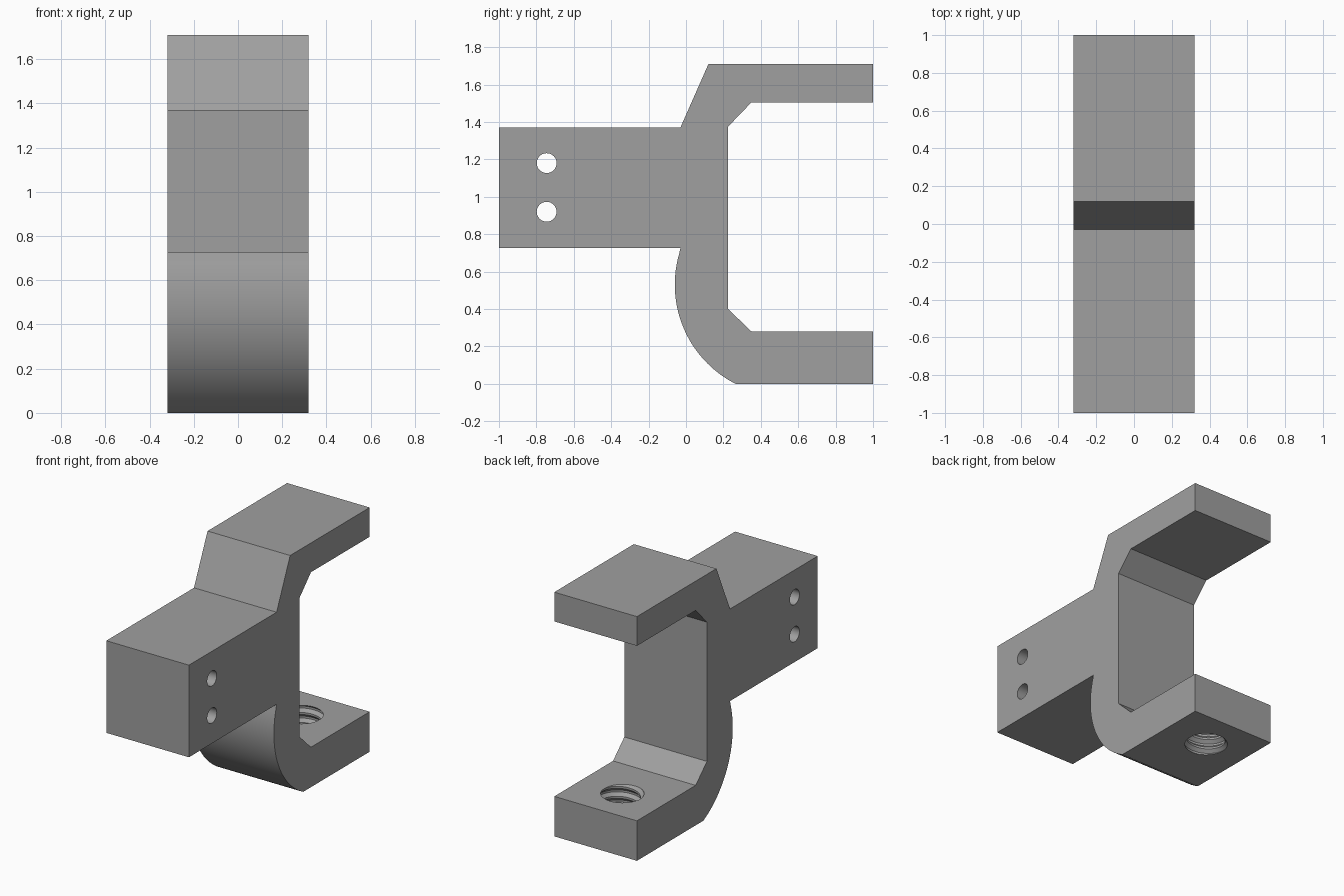
import bpy, bmesh, math
from mathutils import Vector

if "Cube" in bpy.data.objects:
    bpy.data.objects.remove(bpy.data.objects["Cube"])

grey = bpy.data.materials.new("plain grey")
grey.diffuse_color = (0.35, 0.35, 0.35, 1)
grey.use_nodes = True
grey.node_tree.nodes["Principled BSDF"].inputs["Base Color"].default_value = grey.diffuse_color
HALF = 0.32


def finish(name, bm):
    bmesh.ops.recalc_face_normals(bm, faces=bm.faces)
    mesh = bpy.data.meshes.new(name)
    bm.to_mesh(mesh)
    bm.free()
    mesh.materials.append(grey)
    ob = bpy.data.objects.new(name, mesh)
    bpy.context.collection.objects.link(ob)
    return ob


def extrude_x(name, outline, half):
    """Closed (y, z) outline extruded symmetrically along x."""
    bm = bmesh.new()
    face = bm.faces.new([bm.verts.new((-half, y, z)) for y, z in outline])
    side = bmesh.ops.extrude_face_region(bm, geom=[face])["geom"]
    bmesh.ops.translate(bm, vec=(2 * half, 0, 0),
                        verts=[v for v in side if isinstance(v, bmesh.types.BMVert)])
    return finish(name, bm)


def arc(cy, cz, r, a0, a1, n):
    angles = [a0 + (a1 - a0) * i / n for i in range(n + 1)]
    return [(cy + r * math.cos(a), cz + r * math.sin(a)) for a in angles]


def thread_cutter(name, centre_y, z0, turns, pitch, r_in, r_out, n=48):
    """Helical screw thread: rows climb one pitch per revolution."""
    steps = [(0.0, r_in), (0.2, r_in), (0.5, r_out), (0.7, r_out)]
    bm = bmesh.new()
    rows = []
    for k in range(4 * (turns + 1) + 1):
        part, r = steps[k % 4]
        row = []
        for j in range(n):
            a = 2 * math.pi * j / n
            z = z0 + pitch * (k // 4 + part + j / n)
            row.append(bm.verts.new((r * math.cos(a), centre_y + r * math.sin(a), z)))
        rows.append(row)

    def vert(k, j):
        return rows[k][j] if j < n else rows[k + 4][0]

    last = 4 * turns
    for k in range(last):
        for j in range(n):
            bm.faces.new((vert(k, j), vert(k, j + 1), vert(k + 1, j + 1), vert(k + 1, j)))
    # close both ends with fans around the axis
    for k, dz in ((0, -pitch), (last, 2 * pitch)):
        tip = bm.verts.new((0, centre_y, rows[k][0].co.z + dz))
        loop = [vert(k, j) for j in range(n + 1)] + [rows[k + i][0] for i in (3, 2, 1, 0)]
        for a, b in zip(loop, loop[1:]):
            bm.faces.new((tip, a, b))
    bmesh.ops.delete(bm, geom=[v for v in bm.verts if not v.link_faces], context='VERTS')
    return finish(name, bm)


# Clamp body: shank, curved back, upper and lower arms
curve = arc(0.535, 0.53, 0.595, math.radians(161.0), math.radians(243.0), 32)
outline = [(1, 1.71), (0.12, 1.71), (-0.03, 1.37), (-1, 1.37), (-1, 0.725)]
outline += [(-0.03, 0.725)] + curve[1:-1] + [(0.265, 0)]
outline += [(1, 0), (1, 0.28), (0.35, 0.28), (0.225, 0.40),
            (0.225, 1.375), (0.35, 1.505), (1, 1.505)]
body = extrude_x("clamp_body", outline, HALF)

# Two cross holes in the shank and a threaded hole in the lower arm
cutters = [extrude_x("cross_hole_cutter", arc(-0.745, z, 0.053, 0, 2 * math.pi, 40)[:-1], 0.5)
           for z in (0.92, 1.18)]
cutters.append(thread_cutter("thread_cutter", 0.723, -0.153, 7, 0.07, 0.127, 0.149))

bpy.context.view_layer.objects.active = body
body.select_set(True)
for cutter in cutters:
    cutter.hide_render = True
    mod = body.modifiers.new(cutter.name, 'BOOLEAN')
    mod.operation = 'DIFFERENCE'
    mod.solver = 'EXACT'
    mod.object = cutter
    bpy.ops.object.modifier_apply(modifier=mod.name)
for cutter in cutters:
    bpy.data.objects.remove(cutter)

bpy.ops.object.shade_smooth_by_angle(angle=math.radians(25))
